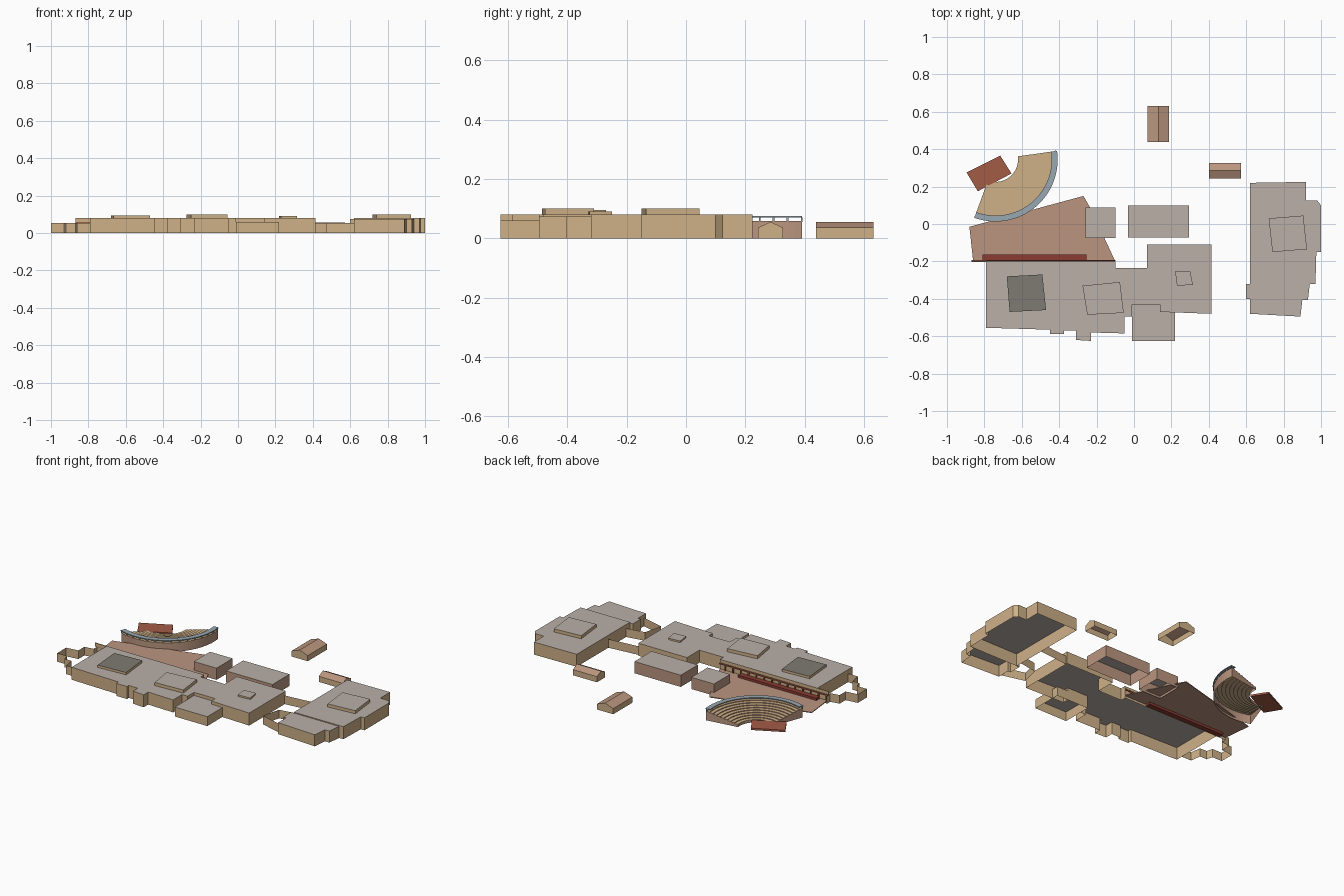
import bpy, bmesh
from math import cos, sin, radians
from mathutils import Vector

old = bpy.data.objects.get("Cube")
if old:
    bpy.data.objects.remove(old, do_unlink=True)


def material(name, *rgb):
    color = [(c / 255) ** 2.2 for c in rgb] + [1]
    m = bpy.data.materials.new(name)
    m.use_nodes = True
    m.diffuse_color = color
    m.node_tree.nodes["Principled BSDF"].inputs["Base Color"].default_value = color
    return m


TAN = material("sandstone", 205, 175, 135)
ROOF = material("grey roof", 184, 174, 166)
DARK = material("dark roof", 126, 122, 114)
PINK = material("pink clay", 185, 148, 126)
BRICK = material("brick red", 162, 92, 72)
RED = material("deep red", 138, 62, 54)
RAIL = material("blue grey rail", 152, 167, 176)


def finish(name, bm, wall, top=None):
    """Turn a bmesh into an object, with the top colour on upward faces."""
    bm.normal_update()
    mesh = bpy.data.meshes.new(name)
    mesh.materials.append(wall)
    mesh.materials.append(top or wall)
    for f in bm.faces:
        f.material_index = int(f.normal.z > 0.3)
    bm.to_mesh(mesh)
    bm.free()
    obj = bpy.data.objects.new(name, mesh)
    bpy.context.collection.objects.link(obj)
    return obj


def block(name, outline, low, high, wall=TAN, top=ROOF, closed=False):
    """Outline raised to a roof; open underneath unless closed."""
    bm = bmesh.new()
    base = [bm.verts.new((x, y, low)) for x, y in outline]
    head = [bm.verts.new((x, y, high)) for x, y in outline]
    n = len(outline)
    area = sum(outline[i - 1][0] * outline[i][1] - outline[i][0] * outline[i - 1][1]
               for i in range(n))
    faces = [bm.faces.new(head)]
    for i in range(n):
        faces.append(bm.faces.new((base[i - 1], base[i], head[i], head[i - 1])))
    if closed:
        faces.append(bm.faces.new(base[::-1]))
    if area < 0:
        bmesh.ops.reverse_faces(bm, faces=faces)
    return finish(name, bm, wall, top)


def rect(x0, x1, y0, y1):
    return [(x0, y0), (x1, y0), (x1, y1), (x0, y1)]


def thin_wall(name, path, high, wall=TAN):
    bm = bmesh.new()
    for a, b in zip(path, path[1:]):
        bm.faces.new([bm.verts.new((p[0], p[1], z))
                      for p, z in ((a, 0), (b, 0), (b, high), (a, high))])
    return finish(name, bm, wall)


WALL, HIGH = 0.055, 0.08

# Main building
main = [(-.79, -.2), (-.1, -.2), (-.1, -.235), (.07, -.235), (.07, -.11), (.415, -.11),
        (.415, -.48), (.14, -.47), (.14, -.43), (-.01, -.43), (-.01, -.495), (-.05, -.495),
        (-.05, -.585), (-.23, -.58), (-.23, -.625), (-.31, -.62), (-.31, -.57),
        (-.375, -.57), (-.375, -.588), (-.45, -.588), (-.45, -.565), (-.79, -.555)]
block("main_building", main, 0, HIGH)
block("south_annex", rect(-.01, .22, -.625, -.43), 0, .06)

# East building, with its lower southern end
east = [(.62, .22), (.92, .225), (.92, .125), (.98, .125), (1, .1), (1, -.15),
        (.975, -.15), (.97, -.32), (.62, -.32)]
block("east_building", east, 0, HIGH)
east_end = [(.6, -.32), (.94, -.32), (.93, -.405), (.9, -.405), (.89, -.495),
            (.62, -.48), (.62, -.4), (.6, -.4)]
block("east_building_end", east_end, 0, .074)

# North annexes
block("north_annex_small", rect(-.26, -.1, -.075, .088), 0, .075, PINK)
block("north_annex_large", rect(-.033, .295, -.073, .1), 0, .075, PINK)

# Raised roof boxes
block("east_roof_box", [(.72, .03), (.905, .045), (.925, -.135), (.74, -.15)], HIGH, .1)
block("west_roof_box", [(-.68, -.28), (-.49, -.27), (-.47, -.46), (-.665, -.47)],
      HIGH, .095, TAN, DARK)
block("middle_roof_box", [(-.275, -.33), (-.075, -.31), (-.055, -.475), (-.25, -.485)],
      HIGH, .1)
block("small_roof_box", [(.22, -.255), (.3, -.25), (.315, -.325), (.23, -.33)], HIGH, .09)

# Thin enclosure walls
thin_wall("west_wall", [(-.79, -.51), (-.86, -.51), (-.87, -.44), (-.92, -.44),
                        (-.93, -.4), (-1, -.4), (-1, -.31), (-.92, -.3),
                        (-.92, -.24), (-.86, -.23), (-.86, -.2), (-.79, -.2)], WALL)
thin_wall("link_wall", [(.415, -.12), (.62, -.1)], WALL)
thin_wall("court_wall", [(.62, -.46), (.47, -.42), (.5, -.3), (.62, -.28)], WALL)

# Plaza with its long red step
block("plaza", [(-.88, -.015), (-.27, .15), (-.23, .08), (-.1, -.2), (-.86, -.2)],
      .015, .02, PINK, PINK, True)
block("plaza_step", rect(-.81, -.255, -.195, -.162), 0, .035, RED, RED, True)

# Portico along the plaza
block("portico_band", rect(-.87, -.79, -.204, -.198), .06, HIGH, TAN, TAN, True)
block("portico_beam", rect(-.87, -.1, -.199, -.193), .052, .06, BRICK, BRICK, True)
for i in range(14):
    x = -.86 + i * .055
    block("portico_column", rect(x, x + .008, -.199, -.192), .02, .052, BRICK, BRICK, True)


def hut(name, center, half_width, half_length, along_y):
    """Gabled hut, open underneath."""
    section = [(-half_width, 0), (-half_width, .036), (0, .056),
               (half_width, .036), (half_width, 0)]
    bm = bmesh.new()
    ends = []
    for s in (-1, 1):
        ring = []
        for w, z in section:
            x, y = (w, s * half_length) if along_y else (s * half_length, -w)
            ring.append(bm.verts.new((center[0] + x, center[1] + y, z)))
        ends.append(ring)
    a, b = ends
    bm.faces.new(a[::-1])
    bm.faces.new(b)
    for i in range(len(section) - 1):
        bm.faces.new((a[i], a[i + 1], b[i + 1], b[i]))
    bmesh.ops.recalc_face_normals(bm, faces=bm.faces)
    finish(name, bm, TAN, PINK)


hut("north_hut", (.13, .535), .057, .097, True)
hut("east_hut", (.487, .285), .042, .085, False)

# Open-air theatre
CENTER = Vector((-.74, .345))
START, END, STEPS = radians(-110), radians(8), 28


def arc(radius):
    spots = []
    for i in range(STEPS + 1):
        t = START + (END - START) * i / STEPS
        spots.append(CENTER + radius * Vector((cos(t), sin(t))))
    return spots


def sweep(name, profile, wall, top, loop=False):
    """Sweep a (radius, height) profile around the theatre arc."""
    bm = bmesh.new()
    rows = [[bm.verts.new((p.x, p.y, z)) for p in arc(r)] for r, z in profile]
    pairs = list(zip(rows, rows[1:]))
    if loop:
        pairs.append((rows[-1], rows[0]))
    for a, b in pairs:
        for i in range(STEPS):
            bm.faces.new((a[i], b[i], b[i + 1], a[i + 1]))
    # End caps
    if loop:
        bm.faces.new([r[0] for r in rows][::-1])
        bm.faces.new([r[-1] for r in rows])
    finish(name, bm, wall, top)


TIERS, INNER, OUTER = 9, .12, .328
seats = [(INNER, 0)]
for k in range(TIERS):
    z = .018 + k * .005
    seats += [(INNER + (OUTER - INNER) * k / TIERS, z),
              (INNER + (OUTER - INNER) * (k + 1) / TIERS, z)]
seats.append((OUTER, 0))
sweep("theatre_seats", seats, PINK, TAN)
for side in (0, -1):
    # Stepped side walls of the theatre
    bm = bmesh.new()
    bm.faces.new([bm.verts.new((*arc(r)[side], z)) for r, z in seats])
    finish("theatre_side", bm, PINK, PINK)
sweep("theatre_rail", [(.3, .07), (.3, .075), (.332, .075), (.332, .07)], RAIL, RAIL, True)
for p in arc(.324)[::2]:
    block("rail_post", rect(p.x - .003, p.x + .003, p.y - .003, p.y + .003),
          WALL, .07, RAIL, RAIL)

# Stage
block("stage", [(-.895, .275), (-.715, .365), (-.655, .27), (-.835, .175)],
      .008, .02, BRICK, BRICK, True)
